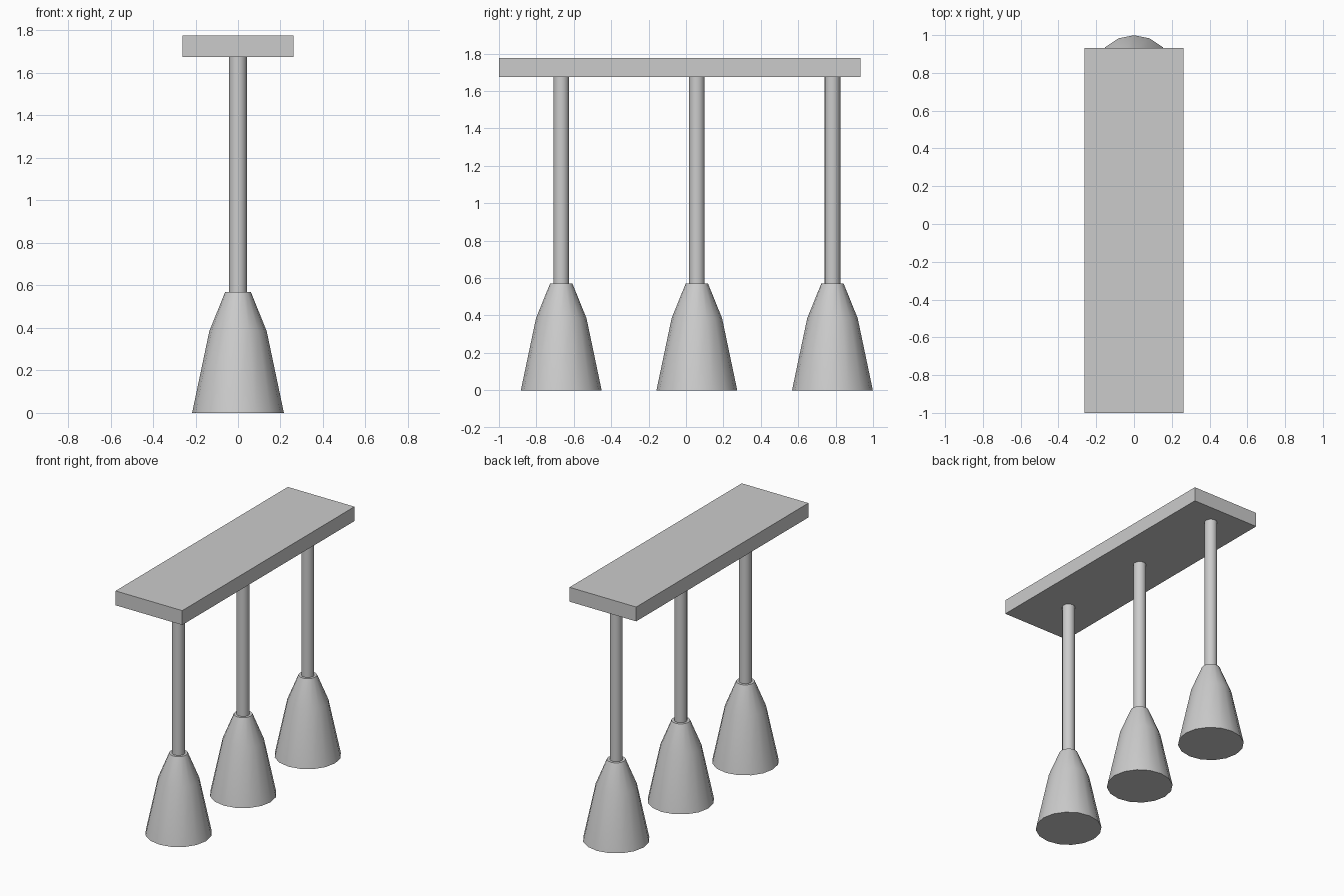
import bpy
import bmesh
import math

if "Cube" in bpy.data.objects:
    bpy.data.objects.remove(bpy.data.objects["Cube"])

SIDES = 16
LAMP_Y = (-0.667, 0.058, 0.783)
SHADE_PROFILE = [(0.216, 0.0), (0.135, 0.385), (0.06, 0.57)]
ROD_PROFILE = [(0.042, 0.56), (0.042, 1.68)]


def make_object(name, bm):
    bmesh.ops.recalc_face_normals(bm, faces=bm.faces)
    mesh = bpy.data.meshes.new(name)
    bm.to_mesh(mesh)
    bm.free()
    obj = bpy.data.objects.new(name, mesh)
    bpy.context.collection.objects.link(obj)
    return obj


def lathe(name, profile, y):
    """Closed turned solid from (radius, z) points, with flat end caps."""
    bm = bmesh.new()
    rings = []
    for r, z in profile:
        angles = [2 * math.pi * i / SIDES for i in range(SIDES)]
        rings.append([bm.verts.new((r * math.cos(a), r * math.sin(a), z)) for a in angles])
    for low, high in zip(rings, rings[1:]):
        for i in range(SIDES):
            j = (i + 1) % SIDES
            bm.faces.new((low[i], low[j], high[j], high[i]))
    bm.faces.new(rings[0][::-1])
    bm.faces.new(rings[-1])
    obj = make_object(name, bm)
    obj.location.y = y
    bpy.ops.object.select_all(action='DESELECT')
    obj.select_set(True)
    bpy.context.view_layer.objects.active = obj
    bpy.ops.object.shade_smooth_by_angle(angle=math.radians(40))
    return obj


# Ceiling plate
bm = bmesh.new()
bmesh.ops.create_cube(bm, size=1)
bmesh.ops.scale(bm, vec=(0.524, 1.933, 0.102), verts=bm.verts)
plate = make_object("ceiling_plate", bm)
plate.location = (0, -0.0335, 1.726)

# Three hanging rods, each with a tapered shade
for n, y in enumerate(LAMP_Y, 1):
    lathe(f"hanging_rod_{n}", ROD_PROFILE, y)
    lathe(f"lamp_shade_{n}", SHADE_PROFILE, y)
